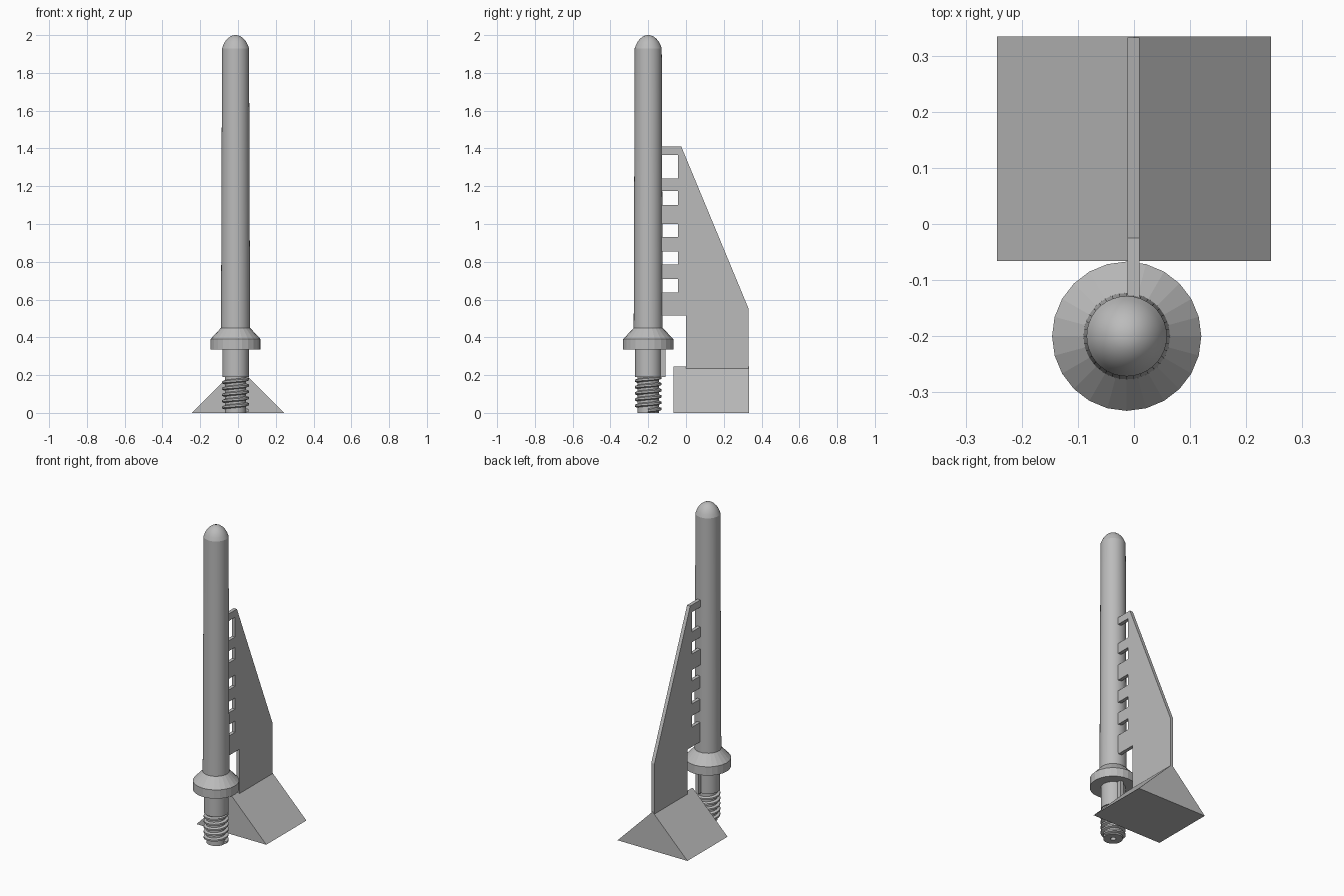
import bpy, bmesh, math

cube = bpy.data.objects.get("Cube")
if cube:
    bpy.data.objects.remove(cube, do_unlink=True)

grey = bpy.data.materials.new("plain_grey")
grey.use_nodes = True
colour = (0.5, 0.5, 0.5, 1)
grey.diffuse_color = colour
grey.node_tree.nodes["Principled BSDF"].inputs["Base Color"].default_value = colour

PIN_X, PIN_Y = -0.013, -0.2
FIN_X, FIN_HALF = -0.001, 0.011


def finish(name, bm, smooth=None):
    bmesh.ops.recalc_face_normals(bm, faces=bm.faces)
    mesh = bpy.data.meshes.new(name)
    bm.to_mesh(mesh)
    bm.free()
    mesh.materials.append(grey)
    obj = bpy.data.objects.new(name, mesh)
    bpy.context.collection.objects.link(obj)
    if smooth:
        bpy.ops.object.select_all(action="DESELECT")
        obj.select_set(True)
        bpy.context.view_layer.objects.active = obj
        bpy.ops.object.shade_smooth_by_angle(angle=math.radians(smooth))
    return obj


def lathe(name, profile, sides, smooth=None):
    """Spin (radius, height) points around the pin axis."""
    bm = bmesh.new()
    verts = [bm.verts.new((PIN_X + r, PIN_Y, z)) for r, z in profile]
    edges = [bm.edges.new(pair) for pair in zip(verts, verts[1:])]
    bmesh.ops.spin(bm, geom=verts + edges, cent=(PIN_X, PIN_Y, 0), axis=(0, 0, 1),
                   angle=math.tau, steps=sides, use_duplicate=False)
    bmesh.ops.remove_doubles(bm, verts=bm.verts, dist=0.0001)
    return finish(name, bm, smooth)


def extrude(name, points, offset):
    """Fill an outline and push it along an offset."""
    bm = bmesh.new()
    face = bm.faces.new([bm.verts.new(p) for p in points])
    result = bmesh.ops.extrude_face_region(bm, geom=[face], use_keep_orig=True)
    moved = [g for g in result["geom"] if isinstance(g, bmesh.types.BMVert)]
    bmesh.ops.translate(bm, verts=moved, vec=offset)
    return finish(name, bm)


# Tapered shaft, pointed tip, collar and neck
lathe("shaft", [(0, 0.42), (0.077, 0.42), (0.0715, 1.93), (0, 1.93)], 36, 30)
lathe("tip", [(0.0715, 1.93), (0.064, 1.95), (0.054, 1.968), (0.041, 1.983),
              (0.026, 1.994), (0.012, 1.999), (0, 2)], 36, 40)
lathe("collar", [(0, 0.335), (0.133, 0.335), (0.133, 0.39), (0.077, 0.45), (0, 0.45)], 24)
lathe("neck", [(0, 0.19), (0.07, 0.19), (0.07, 0.34), (0, 0.34)], 36, 30)

# Threaded end with a small centre hole underneath
lathe("thread_core", [(0, 0.02), (0.016, 0.02), (0.016, 0), (0.056, 0),
                      (0.056, 0.195), (0, 0.195)], 32, 30)
bm = bmesh.new()
section = [(0.05, -0.013), (0.071, -0.005), (0.071, 0.005), (0.05, 0.013)]
pitch, start, end, per_turn = 0.033, 0.013, 0.185, 28
steps = round((end - start) / pitch * per_turn)
rings = []
for i in range(steps + 1):
    a = math.tau * i / per_turn
    z = start + pitch * i / per_turn
    rings.append([bm.verts.new((PIN_X + r * math.cos(a), PIN_Y + r * math.sin(a), z + dz))
                  for r, dz in section])
for low, high in zip(rings, rings[1:]):
    for j in range(4):
        k = (j + 1) % 4
        bm.faces.new((low[j], low[k], high[k], high[j]))
bm.faces.new(rings[0])
bm.faces.new(rings[-1])
finish("screw_thread", bm, 30)

# Toothed fin plate joined to the shaft
outline = [(0, 0.23), (0.332, 0.23), (0.332, 0.55), (-0.025, 1.41), (-0.13, 1.41)]
for top, bottom in [(1.365, 1.24), (1.175, 1.1), (1.0, 0.93), (0.855, 0.785), (0.71, 0.638)]:
    outline += [(-0.13, top), (-0.043, top), (-0.043, bottom), (-0.13, bottom)]
outline += [(-0.13, 0.515), (0, 0.515)]
extrude("fin_plate", [(FIN_X - FIN_HALF, y, z) for y, z in outline], (2 * FIN_HALF, 0, 0))

# Locating key behind the neck
key = [(-0.14, 0.19), (-0.109, 0.19), (-0.109, 0.34), (-0.14, 0.34)]
extrude("neck_key", [(FIN_X - FIN_HALF, y, z) for y, z in key], (2 * FIN_HALF, 0, 0))

# Wedge-shaped foot
extrude("wedge_foot", [(-0.244, -0.066, 0), (0.244, -0.066, 0), (0, -0.066, 0.245)], (0, 0.4, 0))
